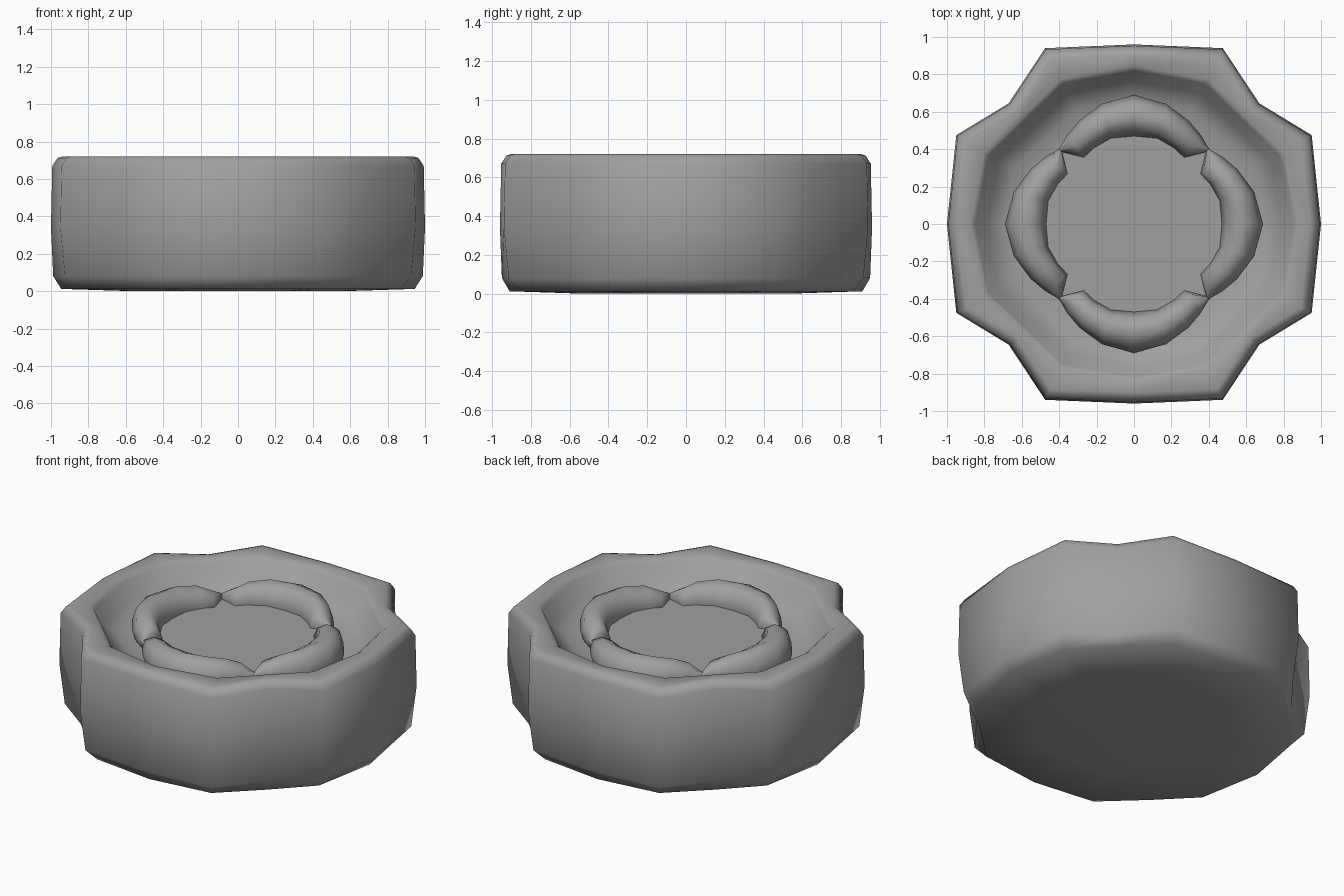
import bpy, bmesh, math

if "Cube" in bpy.data.objects:
    bpy.data.objects.remove(bpy.data.objects["Cube"])

mat = bpy.data.materials.new("mid grey")
mat.diffuse_color = (0.35, 0.35, 0.35, 1)
mat.use_nodes = True
mat.node_tree.nodes["Principled BSDF"].inputs["Base Color"].default_value = mat.diffuse_color


def make_object(name, bm, angle):
    bmesh.ops.recalc_face_normals(bm, faces=bm.faces)
    me = bpy.data.meshes.new(name)
    bm.to_mesh(me)
    bm.free()
    me.materials.append(mat)
    ob = bpy.data.objects.new(name, me)
    bpy.context.collection.objects.link(ob)
    bpy.ops.object.select_all(action='DESELECT')
    ob.select_set(True)
    bpy.context.view_layer.objects.active = ob
    bpy.ops.object.shade_smooth_by_angle(angle=math.radians(angle))
    return ob


def loft(bm, rings, cap_ends=True):
    loops = [[bm.verts.new(p) for p in ring] for ring in rings]
    for a, b in zip(loops, loops[1:]):
        n = len(a)
        for i in range(n):
            j = (i + 1) % n
            bm.faces.new((a[i], a[j], b[j], b[i]))
    if cap_ends:
        bm.faces.new(loops[0])
        bm.faces.new(loops[-1])


def mirror_outline(q):
    # quarter outline (+x axis to +y axis) reflected into a full loop
    half = q + [(-x, y) for x, y in reversed(q[:-1])]
    return half + [(x, -y) for x, y in reversed(half[1:-1])]


outer = mirror_outline([(1.0, 0), (0.95, 0.475), (0.67, 0.645), (0.475, 0.94), (0, 0.96)])
lower = mirror_outline([(0.988, 0), (0.925, 0.455), (0.668, 0.645), (0.455, 0.915), (0, 0.95)])
base = mirror_outline([(0.945, 0), (0.87, 0.41), (0.65, 0.635), (0.41, 0.86), (0, 0.91)])
inner = mirror_outline([(0.85, 0), (0.78, 0.365), (0.575, 0.56), (0.38, 0.75), (0, 0.82)])


def ring(outline, s, z):
    return [(x * s, y * s, z) for x, y in outline]


# Scalloped bowl: rounder base, bevelled outer wall, flat rim, hollow inside
bm = bmesh.new()
loft(bm, [ring(base, 0.6, 0.0), ring(base, 1.0, 0.012), ring(lower, 1.0, 0.08),
          ring(outer, 1.0, 0.34), ring(outer, 0.993, 0.67), ring(outer, 0.965, 0.712),
          ring(outer, 0.94, 0.72), ring(inner, 1.03, 0.72), ring(inner, 1.0, 0.70),
          ring(inner, 0.93, 0.60), ring(inner, 0.82, 0.545), ring(inner, 0.66, 0.535)])
make_object("bowl", bm, 75)

# Flat centre disc
bm = bmesh.new()
loft(bm, [[(0.57 * math.cos(i * math.tau / 16), 0.57 * math.sin(i * math.tau / 16), z)
           for i in range(16)] for z in (0.47, 0.58)])
make_object("centre_disc", bm, 30)

# Four curved rolls, pinched where they meet: (angle, outer r, inner r, height)
half = [(0, 0.69, 0.47, 0.125), (15, 0.665, 0.475, 0.125),
        (28, 0.625, 0.46, 0.11), (37, 0.595, 0.445, 0.075), (45, 0.567, 0.545, 0.03)]
stations = [(-a, o, i, h) for a, o, i, h in reversed(half[1:])] + half
for k, name in enumerate(("right", "back", "left", "front")):
    bm = bmesh.new()
    rings = []
    for a, o, i, h in stations:
        t = math.radians(a + 90 * k)
        sec = []
        for s in range(8):
            p = s * math.tau / 8
            r = (o + i) / 2 + (o - i) / 2 * math.cos(p)
            sec.append((r * math.cos(t), r * math.sin(t), 0.585 + h * math.sin(p)))
        rings.append(sec)
    loft(bm, rings)
    make_object(name + "_roll", bm, 65)
